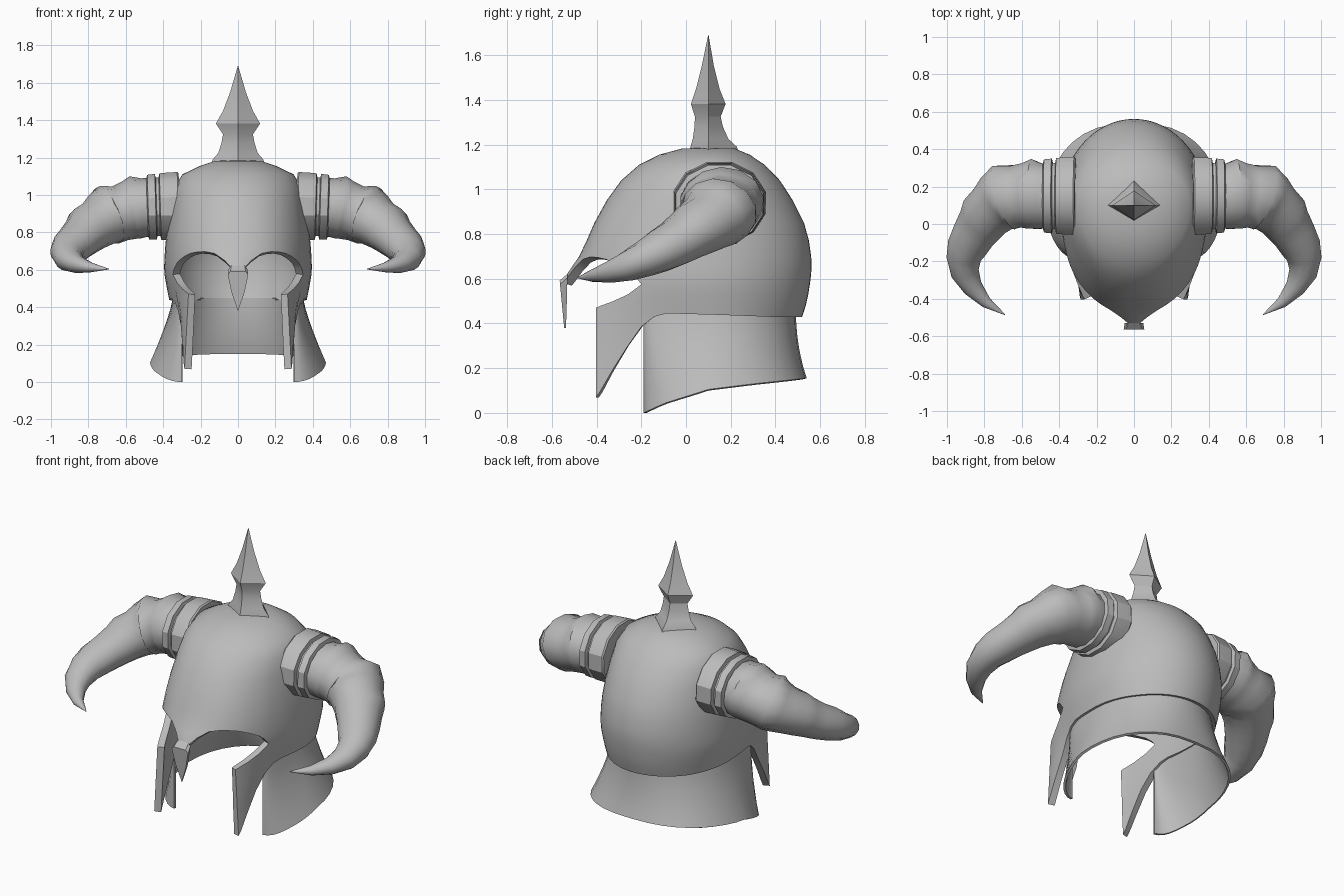
import bpy, bmesh, math
from mathutils import Vector

if "Cube" in bpy.data.objects:
    bpy.data.objects.remove(bpy.data.objects["Cube"])

steel = bpy.data.materials.new("grey_steel")
steel.diffuse_color = (0.5, 0.5, 0.5, 1)
steel.use_nodes = True
steel.node_tree.nodes["Principled BSDF"].inputs["Base Color"].default_value = steel.diffuse_color


def finish(name, bm, mirror=True, thickness=0, angle=35, recalc=False):
    """Turn a bmesh into a mirrored, thickened, smooth-shaded object."""
    bmesh.ops.remove_doubles(bm, verts=bm.verts, dist=0.0005)
    if recalc:
        bmesh.ops.recalc_face_normals(bm, faces=bm.faces)
    me = bpy.data.meshes.new(name)
    bm.to_mesh(me)
    bm.free()
    me.materials.append(steel)
    ob = bpy.data.objects.new(name, me)
    bpy.context.collection.objects.link(ob)
    bpy.ops.object.select_all(action='DESELECT')
    ob.select_set(True)
    bpy.context.view_layer.objects.active = ob
    if mirror:
        m = ob.modifiers.new("mirror", 'MIRROR')
        m.merge_threshold = 0.001
        bpy.ops.object.modifier_apply(modifier=m.name)
    if thickness:
        s = ob.modifiers.new("thickness", 'SOLIDIFY')
        s.thickness = thickness
        s.offset = -1
        bpy.ops.object.modifier_apply(modifier=s.name)
    bpy.ops.object.shade_smooth_by_angle(angle=math.radians(angle))
    return ob


def grid(bm, cols):
    """Skin columns of points; columns run front to back, points top to bottom."""
    vs = [[bm.verts.new(p) for p in c] for c in cols]
    for a, b in zip(vs, vs[1:]):
        for j in range(len(a) - 1):
            bm.faces.new((a[j + 1], b[j + 1], b[j], a[j]))


def lerp(a, b, t):
    return a + (b - a) * t


def table(rows, v):
    """Piecewise-linear lookup in rows sorted by rising first value."""
    v = min(max(v, rows[0][0]), rows[-1][0])
    for r, s in zip(rows, rows[1:]):
        if v <= s[0]:
            t = (v - r[0]) / (s[0] - r[0])
            return [lerp(p, q, t) for p, q in zip(r[1:], s[1:])]


# ---- helmet shell: height, half width, front y, back y, length of the brow beak
SHELL = [(0.34, .36, -.50, .505, .05), (0.43, .366, -.50, .52, .05), (0.50, .38, -.50, .542, .05),
         (0.58, .394, -.50, .555, .05), (0.62, .395, -.497, .56, .036),
         (0.66, .393, -.488, .562, .018), (0.70, .391, -.474, .56, .004),
         (0.77, .385, -.445, .55, 0), (0.85, .374, -.41, .528, 0), (0.95, .358, -.355, .478, 0),
         (1.04, .34, -.29, .42, 0), (1.11, .298, -.21, .352, 0), (1.155, .205, -.12, .285, 0),
         (1.182, .125, -.02, .22, 0), (1.188, 0, .1, .1, 0)]
MID = 0.1


def shell(deg, z):
    w, yf, yb, beak = table(SHELL, z)
    s, c = abs(math.sin(math.radians(deg))), math.cos(math.radians(deg))
    power = lerp(.84, 1.0, min(max((z - 0.8) / 0.35, 0), 1)) if c > 0 else 1
    x = w * s ** power if deg < 180 else 0
    y = MID - c * (MID - yf if c > 0 else yb - MID)
    if c > 0:
        y -= beak * max(0, 1 - x / .16)
    return (x, y, z)


def spread(a, b, n):
    return [lerp(a, b, i / n) for i in range(n + 1)]


BROW = [(0, .585), (3, .607), (7.5, .65), (15, .688), (22.5, .697), (30, .696), (37.5, .687),
        (45, .668), (52.5, .64), (57, .608), (60, .575)]
RIM = [(60, .385), (66, .43), (72, .445), (90, .44), (130, .43), (180, .43)]
front = [b[0] for b in BROW]
back = [60] + [66 + 6 * i for i in range(20)]
upper = [r[0] for r in reversed(SHELL) if r[0] >= 0.7]

bm = bmesh.new()
grid(bm, [[shell(a, z) for z in upper] for a in front + back[1:]])
# brow edge above the eyes
grid(bm, [[shell(a, z) for z in spread(.70, zb, 3)] for a, zb in BROW])
# sides and back, down to the rim
grid(bm, [[shell(a, z) for z in spread(.70, .575, 3) + spread(.575, table(RIM, a)[0], 3)[1:]]
          for a in back])
# cheek guards: y, top z, bottom z, top x, bottom x
cheek = [[shell(60, z) for z in spread(.575, .385, 3)]]
for y, zt, zb, xt, xb in [(-.26, .53, .30, .325, .305), (-.33, .498, .19, .298, .297),
                          (-.385, .478, .095, .274, .29), (-.403, .47, .07, .265, .286)]:
    cheek.append([(lerp(xt, xb, t), y, lerp(zt, zb, t)) for t in spread(0, 1, 3)])
grid(bm, cheek[::-1])
finish("helmet_shell", bm, thickness=0.04)

# ---- flared neck guard
bm = bmesh.new()
LOW = [(-.19, 0), (-.1, .042), (.1, .105), (.3, .13), (.54, .155)]


def neck(u, t):
    flare = t ** 1.25
    w, yb = lerp(.348, .47, flare), lerp(.492, .54, t ** 2)
    s, c = math.sin(math.radians(u)), math.cos(math.radians(u))
    if u <= 90:
        x, y = lerp(.30, w, s), MID - .29 * c
    else:
        x, y = (w * abs(s) ** lerp(1, .8, t) if u < 180 else 0), MID - (yb - MID) * c
    return (x, y, lerp(.45, table(LOW, y)[0], t))


grid(bm, [[neck(u, t) for t in spread(0, 1, 6)] for u in range(0, 181, 10)])
finish("neck_guard", bm, thickness=0.014)


# ---- tubes swept along a path of (x, y, z, radius, bump)
def tube(name, path, sides, angle):
    bm = bmesh.new()
    pts = [Vector(p[:3]) for p in path]
    rings = []
    for i, p in enumerate(path):
        t = (pts[min(i + 1, len(pts) - 1)] - pts[max(i - 1, 0)]).normalized()
        side = Vector((0, 0, 1)).cross(t).normalized()
        up = t.cross(side)
        ring = []
        for k in range(sides):
            a = 2 * math.pi * (k + .5) / sides
            swell = 1 + p[4] * max(0, math.sin(a) * .8 + math.cos(a) * .6)
            r = p[3] * swell
            ring.append(bm.verts.new(pts[i] + side * r * 1.1 * math.cos(a)
                                     + up * r * .97 * math.sin(a)))
        rings.append(ring)
    for a, b in zip(rings, rings[1:]):
        for k in range(sides):
            n = (k + 1) % sides
            bm.faces.new((a[k], a[n], b[n], b[k]))
    bm.faces.new(rings[0])
    bm.faces.new(rings[-1])
    return finish(name, bm, angle=angle, recalc=True)


# stepped collar at the root of each horn
collar = [(.312, .188), (.32, .195), (.40, .192), (.415, .19), (.42, .167), (.435, .167),
          (.44, .188), (.48, .184), (.487, .16)]
tube("horn_collars", [(x, .15, .95 - .03 * x, r, 0) for x, r in collar], 12, 32)

# curved horns with ridges on the upper outer side
tube("horns", [(.46, .15, .935, .163, 0), (.505, .15, .933, .164, -.02),
               (.55, .155, .928, .168, .09), (.58, .153, .92, .164, -.02),
               (.63, .15, .905, .157, -.04), (.685, .137, .888, .16, .12),
               (.71, .123, .875, .153, .0), (.748, .09, .85, .14, -.05),
               (.79, .045, .818, .127, .08), (.817, .005, .795, .12, -.02),
               (.855, -.05, .76, .11, -.04), (.89, -.12, .722, .099, .02),
               (.91, -.18, .692, .086, 0), (.904, -.26, .657, .07, 0), (.862, -.34, .63, .05, 0),
               (.79, -.42, .613, .028, 0), (.69, -.485, .604, .002, 0)], 14, 50)


# ---- diamond-section pieces: rows of (z, half width, front y, back y, ridge y)
def diamond(name, rows):
    bm = bmesh.new()
    rings = [[bm.verts.new(p) for p in ((w, m, z), (0, b, z), (-w, m, z), (0, f, z))]
             for z, w, f, b, m in rows]
    for a, b in zip(rings, rings[1:]):
        for k in range(4):
            n = (k + 1) % 4
            bm.faces.new((a[k], a[n], b[n], b[k]))
    bm.faces.new(rings[0])
    bm.faces.new(rings[-1])
    return finish(name, bm, mirror=False, angle=25, recalc=True)


# crown spike
diamond("crown_spike", [(1.16, .145, .015, .235, .1), (1.19, .135, .02, .228, .1),
                        (1.225, .105, .03, .19, .1), (1.28, .088, .038, .165, .1),
                        (1.325, .08, .04, .155, .1), (1.382, .118, .022, .177, .1),
                        (1.45, .08, .045, .15, .1), (1.55, .042, .07, .125, .1),
                        (1.69, .001, .099, .101, .1)])


# nose guard: flat-fronted kite hanging from the brow
bm = bmesh.new()
outline = [(0, .38), (.035, .48), (.055, .575), (.04, .592), (0, .592)]
pts = outline + [(-x, z) for x, z in outline[3:0:-1]]
for_y = lambda z, back: lerp(-.545, -.565, (z - .38) / .21) + back * lerp(.008, .035, (z - .38) / .21)
f = [bm.verts.new((x, for_y(z, 0), z)) for x, z in pts]
b = [bm.verts.new((x * .9, for_y(z, 1), z + (.03 if z > .57 else 0))) for x, z in pts]
for k in range(len(pts)):
    n = (k + 1) % len(pts)
    bm.faces.new((f[k], f[n], b[n], b[k]))
bm.faces.new(f)
bm.faces.new(b)
finish("nose_guard", bm, mirror=False, angle=25, recalc=True)
